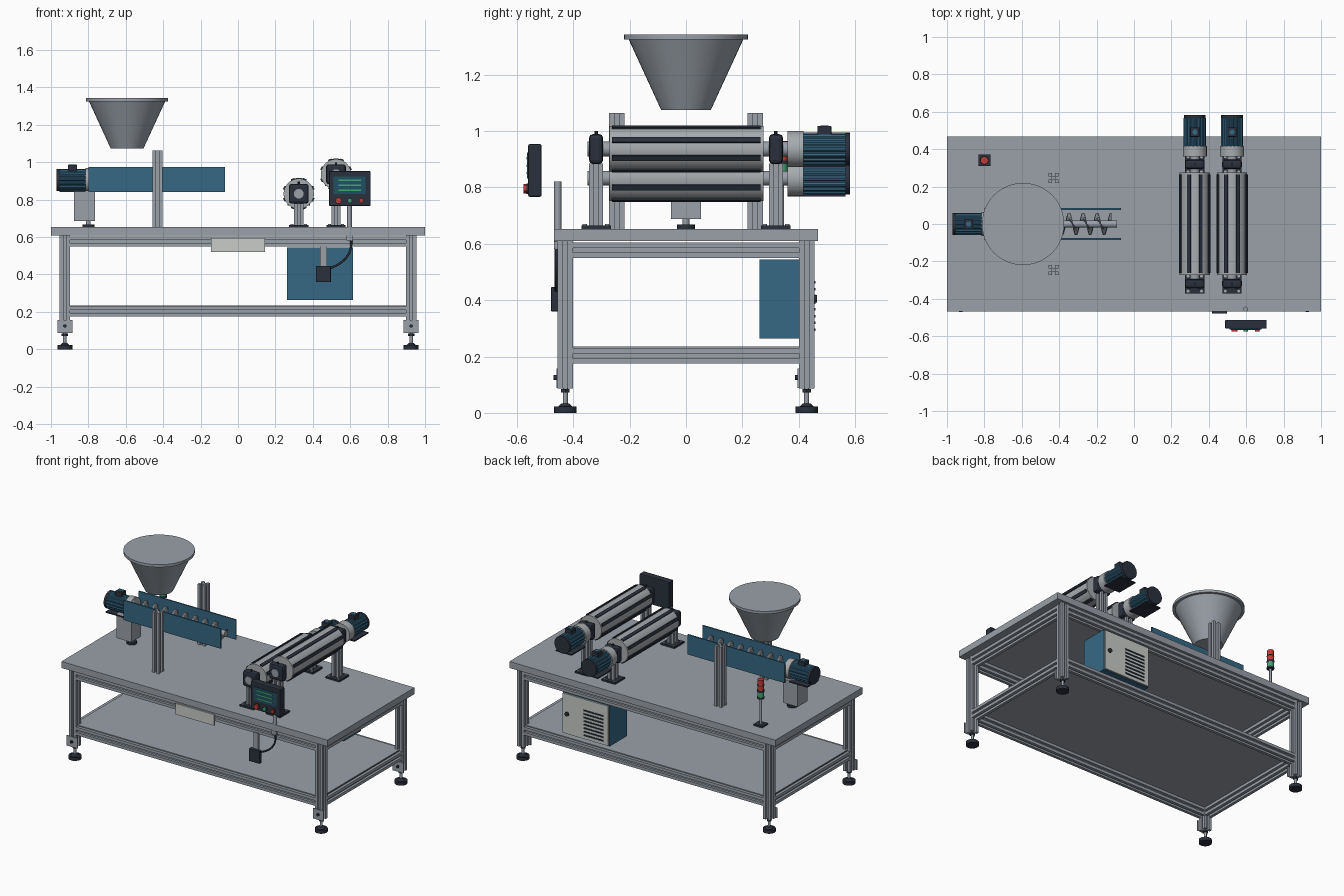
import bpy, bmesh, math
from mathutils import Vector

old = bpy.data.objects.get("Cube")
if old:
    bpy.data.objects.remove(old, do_unlink=True)


def material(name, r, g, b):
    m = bpy.data.materials.new(name)
    lin = [(c / 255 / 12.92) if c < 11 else ((c / 255 + 0.055) / 1.055) ** 2.4 for c in (r, g, b)]
    m.diffuse_color = (*lin, 1)
    m.use_nodes = True
    m.node_tree.nodes["Principled BSDF"].inputs["Base Color"].default_value = (*lin, 1)
    return m


STEEL = material("brushed steel", 154, 161, 169)
LIGHT = material("light metal", 168, 172, 175)
BLUE = material("machine blue", 54, 104, 133)
DARK = material("dark plastic", 42, 48, 60)
PALE = material("pale panel", 200, 204, 200)
RED = material("signal red", 196, 60, 56)
GREEN = material("signal green", 66, 165, 115)
SCREEN = material("screen teal", 32, 80, 98)


def finish(name, bm, mat, smooth=False):
    bmesh.ops.recalc_face_normals(bm, faces=bm.faces[:])
    me = bpy.data.meshes.new(name)
    bm.to_mesh(me)
    bm.free()
    me.materials.append(mat)
    if smooth:
        for p in me.polygons:
            p.use_smooth = True
        me.set_sharp_from_angle(angle=math.radians(35))
    ob = bpy.data.objects.new(name, me)
    bpy.context.collection.objects.link(ob)
    return ob


def prism(name, pts, a, b, mat, taper=1, smooth=False):
    """Cross-section swept straight from a to b."""
    a, b = Vector(a), Vector(b)
    q = (b - a).to_track_quat('Z', 'Y')
    bm = bmesh.new()
    lo = [bm.verts.new(a + q @ Vector((x, y, 0))) for x, y in pts]
    hi = [bm.verts.new(b + q @ Vector((x * taper, y * taper, 0))) for x, y in pts]
    bm.faces.new(lo)
    bm.faces.new(hi)
    n = len(pts)
    for i in range(n):
        j = (i + 1) % n
        bm.faces.new((lo[i], lo[j], hi[j], hi[i]))
    return finish(name, bm, mat, smooth)


def ring(r, n):
    return [(r * math.cos(math.tau * i / n), r * math.sin(math.tau * i / n)) for i in range(n)]


def cyl(name, a, b, r, mat, n=32, taper=1):
    return prism(name, ring(r, n), a, b, mat, taper, n > 8)


def box(name, c, s, mat, bevel=0):
    bm = bmesh.new()
    bmesh.ops.create_cube(bm, size=1)
    for v in bm.verts:
        v.co = Vector(c) + v.co * Vector(s)
    ob = finish(name, bm, mat)
    if bevel:
        m = ob.modifiers.new("edge", 'BEVEL')
        m.width, m.segments = bevel, 2
    return ob


def slotted(name, a, b, w):
    """Slotted aluminium bar with one groove per side."""
    h, s, d = w / 2, w * 0.15, w * 0.3
    pts = []
    side = [(h, -h), (h, -s), (h - d, -s), (h - d, s), (h, s)]
    for _ in range(4):
        pts += side
        side = [(-y, x) for x, y in side]
    return prism(name, pts, a, b, STEEL)


# Table top, lower shelf and frame
LX, LY, W = 0.926, 0.428, 0.055
box("table_top", (0, 0, 0.631), (2, 0.936, 0.044), STEEL)
box("lower_shelf", (0, 0, 0.232), (1.86, 0.87, 0.007), STEEL)
for x in (-LX, LX):
    for y in (-LY, LY):
        slotted("leg", (x, y, 0.087), (x, y, 0.609), W)
        box("foot_bracket", (x, y - 0.029, 0.123), (0.08, 0.006, 0.07), STEEL)
        cyl("bracket_bolt", (x, y - 0.032, 0.125), (x, y - 0.042, 0.125), 0.009, DARK, 12)
        cyl("foot_stem", (x, y, 0.02), (x, y, 0.09), 0.009, STEEL, 16)
        cyl("foot_nut", (x, y, 0.072), (x, y, 0.084), 0.017, DARK, 6)
        cyl("foot_pad", (x, y, 0), (x, y, 0.022), 0.04, DARK, 24)
        cyl("foot_cone", (x, y, 0.022), (x, y, 0.034), 0.026, DARK, 24, 0.5)
for z in (0.202, 0.577):
    for s in (-1, 1):
        slotted("long_rail", (-0.9, s * LY, z), (0.9, s * LY, z), W)
        slotted("end_rail", (s * LX, -0.4, z), (s * LX, 0.4, z), W)
box("front_name_plate", (0, -0.46, 0.558), (0.29, 0.008, 0.075), PALE)

# Electrical cabinet with louvred door
box("cabinet_body", (0.438, 0.353, 0.404), (0.353, 0.186, 0.28), BLUE)
box("cabinet_door", (0.438, 0.449, 0.404), (0.343, 0.012, 0.27), PALE)
for i in range(8):
    box("door_louvre", (0.375, 0.456, 0.295 + i * 0.024), (0.15, 0.006, 0.009), DARK)
cyl("door_lock", (0.575, 0.45, 0.405), (0.575, 0.464, 0.405), 0.014, DARK, 16)

# Hopper
HX = -0.593
cyl("hopper_cone", (HX, 0, 1.074), (HX, 0, 1.335), 0.088, STEEL, 48, 0.208 / 0.088)
cyl("hopper_rim", (HX, 0, 1.325), (HX, 0, 1.343), 0.22, STEEL, 48)
for s in (-1, 1):
    slotted("hopper_post", (-0.43, s * 0.246, 0.652), (-0.43, s * 0.246, 1.063), 0.054)


# Geared motor: flange, finned body, end cap, terminal box and mounting plate
def motor(name, start, direction, flange, body):
    o, d = Vector(start), Vector(direction)
    up = Vector((0, 0, 1))
    side = d.cross(up)
    across = Vector((abs(side.x), abs(side.y), 0))
    along = Vector((abs(d.x), abs(d.y), 0))
    m, e = o + d * flange, o + d * (flange + body)
    fins = []
    for i in range(64):
        r = 0.058 if i % 4 < 2 else 0.053
        t = math.tau * i / 64
        fins.append((r * math.cos(t), r * math.sin(t)))
    cyl(name + "_flange", o, m, 0.064, LIGHT)
    prism(name + "_body", fins, m, e, BLUE)
    cyl(name + "_end_cap", e, e + d * 0.016, 0.058, DARK)
    mid = (m + e) / 2
    box(name + "_terminal_box", mid + up * 0.064, along * 0.05 + across * 0.05 + up * 0.036, DARK, 0.004)
    cyl(name + "_box_cover", mid + up * 0.08, mid + up * 0.084, 0.014, BLUE, 16)
    box(name + "_plate", mid - up * 0.06, along * body + across * 0.12 + up * 0.008, DARK)


# Screw feeder
AZ = 0.905
motor("feeder_motor", (-0.775, 0, AZ), (-1, 0, 0), 0.04, 0.139)
box("feeder_motor_stand", (-0.821, 0, 0.768), (0.112, 0.106, 0.162), STEEL)
cyl("stand_stem", (-0.8, 0, 0.66), (-0.8, 0, 0.69), 0.012, STEEL, 16)
cyl("stand_foot", (-0.8, 0, 0.652), (-0.8, 0, 0.668), 0.032, DARK, 24)
for s in (-1, 1):
    box("feeder_side_plate", (-0.435, s * 0.081, 0.909), (0.73, 0.01, 0.134), BLUE)
cyl("screw_shaft", (-0.8, 0, AZ), (-0.09, 0, AZ), 0.02, STEEL)
bm = bmesh.new()
prev = None
steps, pitch = 24, 0.075
for i in range(9 * steps + 1):
    t = math.tau * i / steps
    x = -0.8 + pitch * i / steps
    pair = [bm.verts.new((x, r * math.cos(t), AZ + r * math.sin(t))) for r in (0.018, 0.06)]
    if prev:
        bm.faces.new((prev[0], prev[1], pair[1], pair[0]))
    prev = pair
flight = finish("screw_flight", bm, STEEL, True)
flight.modifiers.new("thickness", 'SOLIDIFY').thickness = 0.006

# Pair of ribbed rollers with bearings, stands and motors
for x, z in ((0.325, 0.832), (0.524, 0.936)):
    cyl("roller_drum", (x, -0.272, z), (x, 0.275, z), 0.081, LIGHT, 48)
    cyl("roller_shaft", (x, -0.35, z), (x, 0.37, z), 0.026, STEEL)
    for k in range(8):
        t = math.tau * (k + 0.5) / 8
        c, s = math.cos(t), math.sin(t)
        rib = [(u * c - v * s, u * s + v * c) for u, v in
               ((0.076, -0.01), (0.087, -0.01), (0.087, 0.01), (0.076, 0.01))]
        prism("roller_rib", rib, (x, -0.262, z), (x, 0.265, z), DARK)
    for s in (-1, 1):
        y = s * 0.319
        box("bearing_block", (x, y, z), (0.106, 0.05, 0.106), DARK, 0.014)
        cyl("bearing_grease_nipple", (x, y, z + 0.05), (x, y, z + 0.064), 0.006, DARK, 8)
        slotted("roller_post", (x, y, 0.652), (x, y, z - 0.052), 0.05)
        box("roller_base_plate", (x, y, 0.658), (0.104, 0.105, 0.012), DARK)
        for bx in (-0.036, 0.036):
            for by in (-0.04, 0.04):
                cyl("base_bolt", (x + bx, y + by, 0.662), (x + bx, y + by, 0.67), 0.008, LIGHT, 12)
    motor("roller_motor", (x, 0.36, z), (0, 1, 0), 0.056, 0.15)

# Operator panel on its post
box("panel_case", (0.598, -0.536, 0.86), (0.223, 0.048, 0.187), DARK, 0.006)
box("panel_screen", (0.597, -0.561, 0.877), (0.172, 0.006, 0.092), SCREEN)
for i in range(3):
    box("screen_line", (0.597, -0.565, 0.903 - i * 0.026), (0.12, 0.003, 0.008), GREEN)
for x, r, mat in ((0.537, 0.016, RED), (0.598, 0.012, GREEN), (0.659, 0.012, RED)):
    cyl("panel_button_collar", (x, -0.555, 0.795), (x, -0.566, 0.795), r + 0.003, DARK, 20)
    cyl("panel_button", (x, -0.56, 0.795), (x, -0.576, 0.795), r, mat, 20)
cyl("panel_post", (0.597, -0.455, 0.6), (0.597, -0.455, 0.82), 0.013, STEEL, 20)
box("panel_post_clamp", (0.598, -0.455, 0.595), (0.034, 0.026, 0.026), STEEL)

# Hanging control box and its cable
box("control_box_bracket", (0.457, -0.455, 0.5), (0.036, 0.014, 0.11), STEEL)
box("control_box", (0.457, -0.466, 0.403), (0.08, 0.026, 0.087), DARK, 0.004)
cu = bpy.data.curves.new("cable", 'CURVE')
cu.dimensions = '3D'
cu.bevel_depth, cu.bevel_resolution = 0.006, 2
sp = cu.splines.new('NURBS')
path = [(0.48, 0.43), (0.53, 0.445), (0.59, 0.49), (0.607, 0.54), (0.605, 0.59)]
sp.points.add(len(path) - 1)
for p, (x, z) in zip(sp.points, path):
    p.co = (x, -0.46, z, 1)
sp.use_endpoint_u = True
sp.order_u = 4
cu.materials.append(DARK)
bpy.context.collection.objects.link(bpy.data.objects.new("cable", cu))

# Signal tower
TX, TY = -0.8, 0.34
box("tower_base", (TX, TY, 0.658), (0.064, 0.062, 0.012), DARK)
cyl("tower_pole", (TX, TY, 0.66), (TX, TY, 0.845), 0.008, STEEL, 16)
for z0, z1, r, mat in ((0.836, 0.848, 0.023, DARK), (0.848, 0.882, 0.021, GREEN), (0.882, 0.895, 0.023, DARK),
                       (0.895, 0.925, 0.021, RED), (0.925, 0.929, 0.023, DARK), (0.929, 0.965, 0.021, RED)):
    cyl("tower_segment", (TX, TY, z0), (TX, TY, z1), r, mat, 24)
